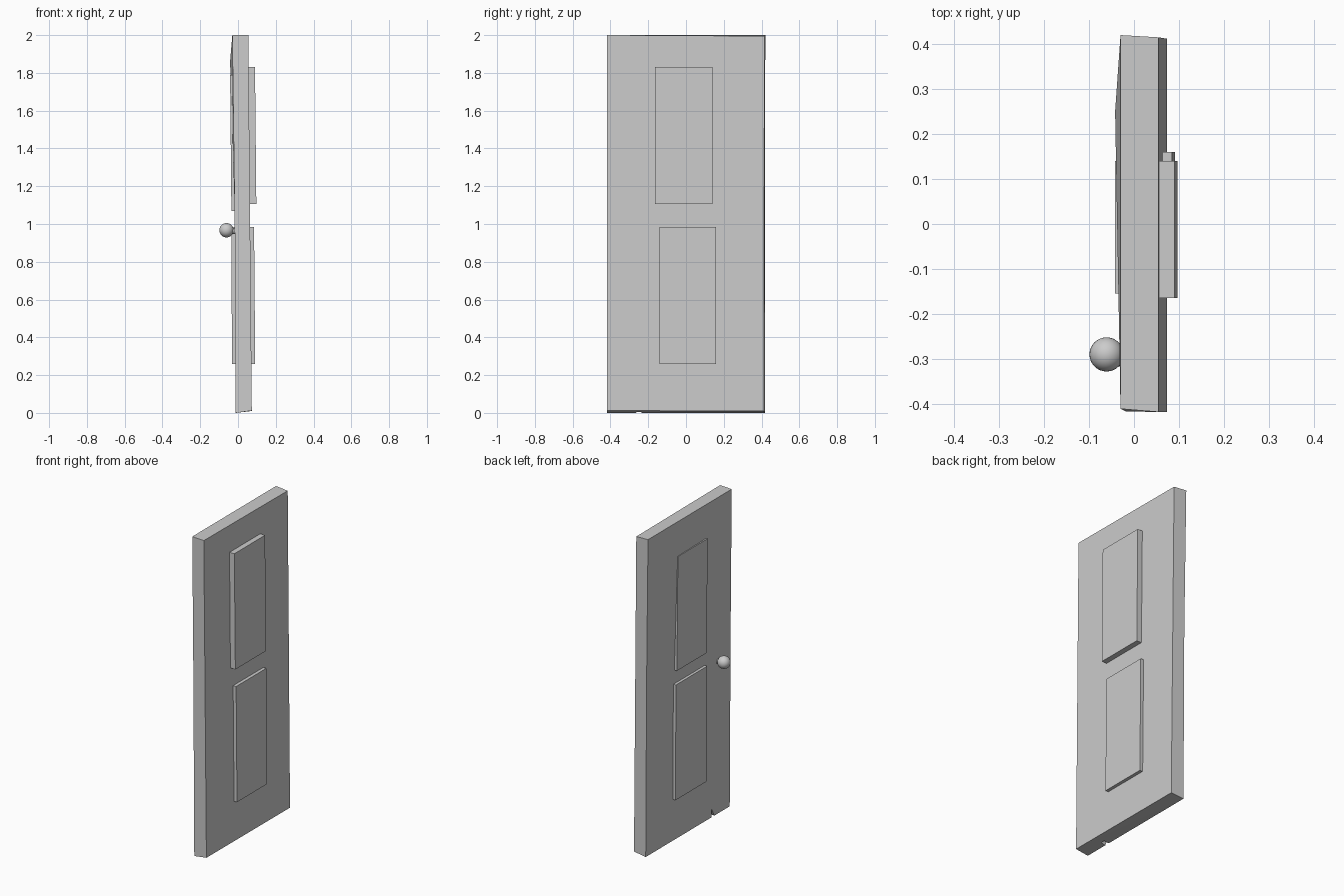
import bpy, bmesh, math

if "Cube" in bpy.data.objects:
    bpy.data.objects.remove(bpy.data.objects["Cube"])


def mesh_object(name, verts, faces):
    bm = bmesh.new()
    vs = [bm.verts.new(v) for v in verts]
    for f in faces:
        bm.faces.new([vs[i] for i in f])
    bmesh.ops.recalc_face_normals(bm, faces=bm.faces)
    me = bpy.data.meshes.new(name)
    bm.to_mesh(me)
    bm.free()
    ob = bpy.data.objects.new(name, me)
    bpy.context.collection.objects.link(ob)
    return ob


def panel(name, y0, y1, z0, z1, inner, x_bottom, x_top):
    """Raised board whose outer face leans with the door."""
    ring = [(y0, z0, x_bottom), (y1, z0, x_bottom), (y1, z1, x_top), (y0, z1, x_top)]
    verts = [(inner, y, z) for y, z, _ in ring] + [(x, y, z) for y, z, x in ring]
    faces = [(0, 1, 2, 3), (4, 5, 6, 7)]
    faces += [(i, (i + 1) % 4, (i + 1) % 4 + 4, i + 4) for i in range(4)]
    return mesh_object(name, verts, faces)


# Warped, slightly leaning door slab with a bulge on the knob side
slab = mesh_object("door_slab", [
    (-0.030, 0.420, 2.0), (-0.030, -0.411, 2.0),
    (-0.018, -0.417, 1.1), (-0.018, 0.417, 1.1),
    (-0.012, -0.417, 0.0), (-0.012, 0.417, 0.0),
    (0.055, 0.415, 1.995), (0.055, -0.418, 2.0),
    (0.073, -0.418, 0.012), (0.073, 0.412, 0.010),
    (-0.042, 0.25, 1.86), (-0.018, 0.08, 1.1),
], [
    (10, 0, 1), (10, 1, 2), (10, 2, 11), (10, 11, 3), (10, 3, 0),
    (2, 4, 5, 3, 11),
    (0, 6, 7, 1), (6, 9, 8, 7),
    (1, 7, 8, 4, 2), (0, 3, 5, 9, 6),
    (5, 4, 8), (5, 8, 9),
])

# Small chip out of the bottom edge
tri = [(-0.235, -0.02), (-0.275, -0.02), (-0.238, 0.05)]
chip = mesh_object("chip_cutter",
                   [(x, y, z) for x in (-0.05, 0.02) for y, z in tri],
                   [(0, 1, 2), (3, 4, 5), (0, 1, 4, 3), (1, 2, 5, 4), (2, 0, 3, 5)])
chip.hide_render = True
chip.hide_set(True)
cut = slab.modifiers.new("chip", 'BOOLEAN')
cut.operation = 'DIFFERENCE'
cut.solver = 'EXACT'
cut.object = chip

# Raised panels on both faces
panel("upper_panel_right", -0.165, 0.14, 1.105, 1.83, 0.03, 0.097, 0.090)
panel("lower_panel_right", -0.14, 0.16, 0.26, 0.985, 0.03, 0.091, 0.085)
panel("upper_panel_left", -0.155, 0.14, 1.07, 1.79, 0.02, -0.035, -0.042)
panel("lower_panel_left", -0.16, 0.15, 0.26, 0.985, 0.02, -0.032, -0.035)

# Round knob and its short stem
bpy.ops.mesh.primitive_uv_sphere_add(segments=32, ring_count=16, radius=0.038,
                                     location=(-0.061, -0.29, 0.967))
bpy.context.object.name = "knob"
bpy.ops.object.shade_smooth_by_angle()
bpy.ops.mesh.primitive_cylinder_add(vertices=16, radius=0.014, depth=0.05,
                                    location=(-0.03, -0.29, 0.962),
                                    rotation=(0, math.pi / 2, 0))
bpy.context.object.name = "knob_stem"
bpy.ops.object.shade_smooth_by_angle()
